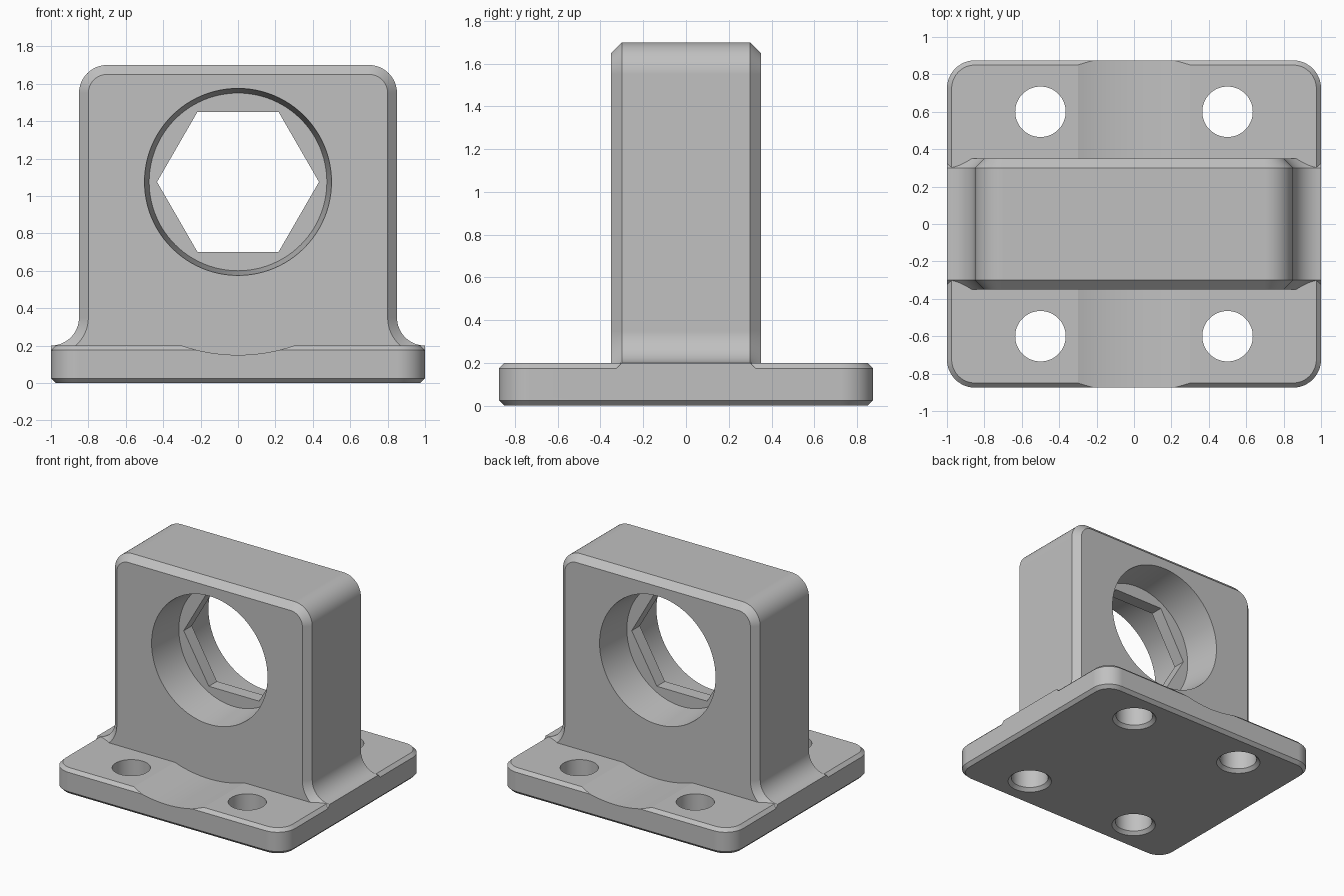
import bpy, bmesh
from math import cos, sin, pi

cube = bpy.data.objects.get("Cube")
if cube:
    bpy.data.objects.remove(cube, do_unlink=True)

GREY = (0.53, 0.53, 0.53, 1)
mat = bpy.data.materials.new("plain grey")
mat.use_nodes = True
mat.diffuse_color = GREY
mat.node_tree.nodes["Principled BSDF"].inputs["Base Color"].default_value = GREY

BORE_Z = 1.075


def loft(name, rings):
    """Closed solid through a list of equally long point rings."""
    bm = bmesh.new()
    loops = [[bm.verts.new(p) for p in ring] for ring in rings]
    n = len(loops[0])
    for a, b in zip(loops, loops[1:]):
        for i in range(n):
            j = (i + 1) % n
            bm.faces.new((a[i], a[j], b[j], b[i]))
    bm.faces.new(loops[0][::-1])
    bm.faces.new(loops[-1])
    bmesh.ops.recalc_face_normals(bm, faces=bm.faces)
    mesh = bpy.data.meshes.new(name)
    bm.to_mesh(mesh)
    bm.free()
    mesh.materials.append(mat)
    obj = bpy.data.objects.new(name, mesh)
    bpy.context.collection.objects.link(obj)
    return obj


def arc(cx, cy, r, start, end, steps=12):
    """Points on an arc, angles in quarter turns."""
    angles = [(start + (end - start) * i / steps) * pi / 2 for i in range(steps + 1)]
    return [(cx + r * cos(a), cy + r * sin(a)) for a in angles]


def combine(target, tool, operation):
    mod = target.modifiers.new(operation, 'BOOLEAN')
    mod.operation, mod.solver, mod.object = operation, 'EXACT', tool
    bpy.context.view_layer.objects.active = target
    bpy.ops.object.modifier_apply(modifier=mod.name)
    bpy.data.objects.remove(tool, do_unlink=True)


def disc_y(y, r, n):
    return [(r * cos(2 * pi * i / n), y, BORE_Z + r * sin(2 * pi * i / n)) for i in range(n)]


def disc_z(x, y, z, r, n=64):
    return [(x + r * cos(2 * pi * i / n), y + r * sin(2 * pi * i / n), z) for i in range(n)]


# Base plate: rounded rectangle with chamfered top and bottom rims
def plate_ring(z, inset):
    r = 0.15 - inset
    pts = []
    for q, (sx, sy) in enumerate([(1, 1), (-1, 1), (-1, -1), (1, -1)]):
        pts += arc(sx * 0.85, sy * 0.725, r, q, q + 1)
    return [(x, y, z) for x, y in pts]


bracket = loft("bearing_bracket", [plate_ring(0, 0.025), plate_ring(0.025, 0),
                                   plate_ring(0.175, 0), plate_ring(0.2, 0.025)])

# Shallow hollow across the plate, concentric with the bore
combine(bracket, loft("hollow_cutter", [disc_y(-1, 0.925, 200), disc_y(1, 0.925, 200)]),
        'DIFFERENCE')


# Upright block: rounded top, filleted feet, chamfered front and back
def block_ring(y, inset):
    half = [(1, 0.08)] + arc(1, 0.35, 0.15 + inset, 3, 2, 16)
    half += arc(0.7, 1.55, 0.15 - inset, 0, 1)
    pts = half + [(-x, z) for x, z in reversed(half)]
    return [(x, y, z) for x, z in pts]


block = loft("upright_block", [block_ring(-0.35, 0.05), block_ring(-0.3, 0),
                               block_ring(0.3, 0), block_ring(0.35, 0.05)])
combine(bracket, block, 'UNION')

# Tapered pockets from both faces, leaving a thin web with a hexagonal opening
for s in (-1, 1):
    pocket = loft("pocket_cutter", [disc_y(s * 0.41, 0.505, 96), disc_y(s * 0.05, 0.475, 96)])
    combine(bracket, pocket, 'DIFFERENCE')
combine(bracket, loft("hex_cutter", [disc_y(-0.2, 0.433, 6), disc_y(0.2, 0.433, 6)]),
        'DIFFERENCE')

# Bolt holes, countersunk on the underside
for x in (-0.5, 0.5):
    for y in (-0.6, 0.6):
        hole = loft("hole_cutter", [disc_z(x, y, -0.02, 0.18), disc_z(x, y, 0.025, 0.135),
                                    disc_z(x, y, 0.3, 0.135)])
        combine(bracket, hole, 'DIFFERENCE')

# Smooth curved surfaces, keep edges crisp
bpy.ops.object.select_all(action='DESELECT')
bracket.select_set(True)
bpy.context.view_layer.objects.active = bracket
bpy.ops.object.shade_smooth_by_angle(angle=0.26)
normals = bracket.modifiers.new("even_normals", 'WEIGHTED_NORMAL')
normals.keep_sharp = True
